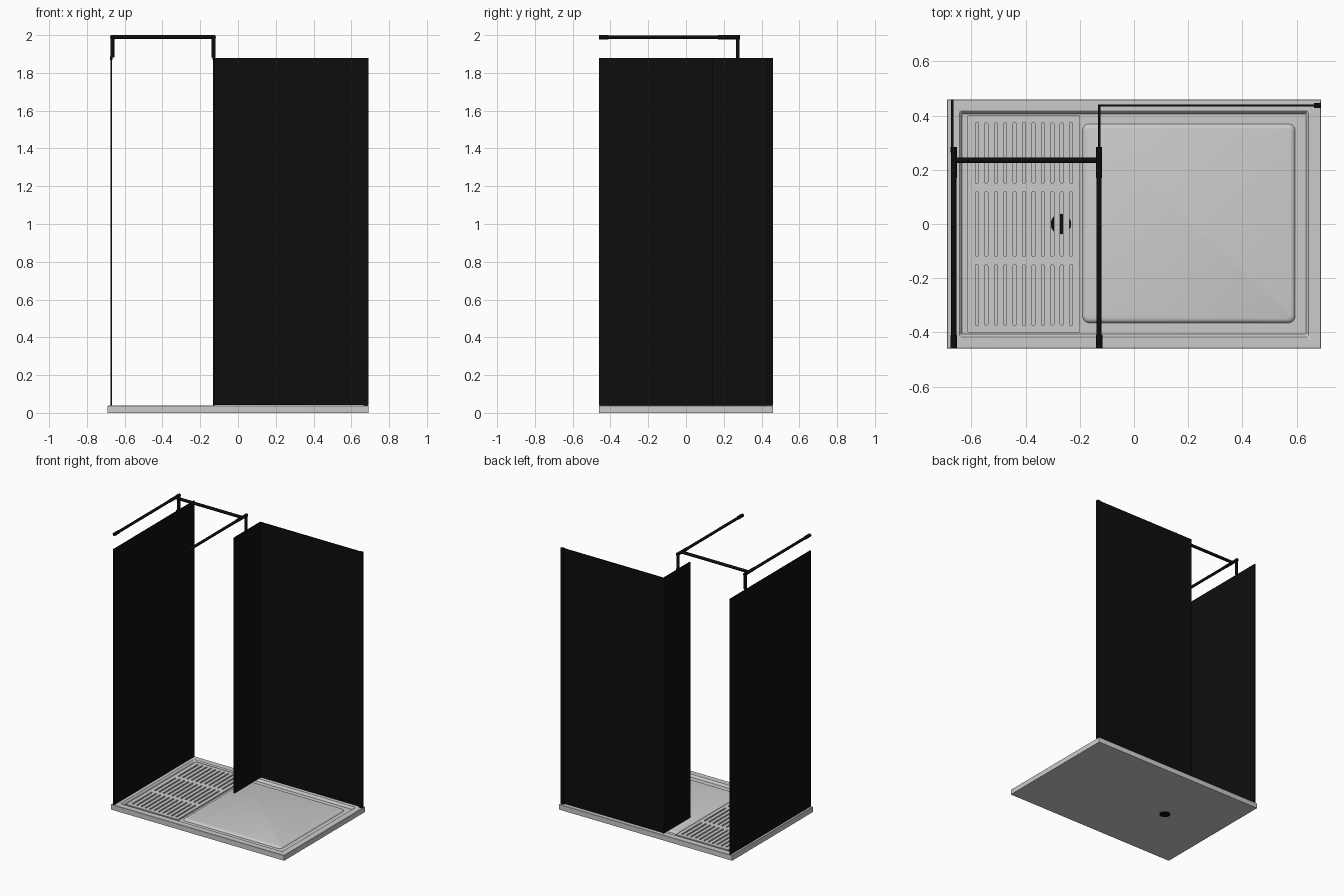
import bpy, bmesh, math
from mathutils import Vector

if "Cube" in bpy.data.objects:
    bpy.data.objects.remove(bpy.data.objects["Cube"])


def material(name, rgb):
    m = bpy.data.materials.new(name)
    m.diffuse_color = (*rgb, 1)
    m.use_nodes = True
    m.node_tree.nodes["Principled BSDF"].inputs["Base Color"].default_value = m.diffuse_color
    return m


BLACK = material("black", (0.004, 0.004, 0.004))
METAL = material("light_metal", (0.55, 0.55, 0.55))


def finish(name, bm, mat=None, smooth=False):
    bmesh.ops.recalc_face_normals(bm, faces=bm.faces)
    me = bpy.data.meshes.new(name)
    bm.to_mesh(me)
    bm.free()
    ob = bpy.data.objects.new(name, me)
    bpy.context.collection.objects.link(ob)
    if mat:
        me.materials.append(mat)
    if smooth:
        bpy.ops.object.select_all(action='DESELECT')
        ob.select_set(True)
        bpy.context.view_layer.objects.active = ob
        bpy.ops.object.shade_smooth_by_angle()
    return ob


def box(name, x0, x1, y0, y1, z0, z1, mat=None):
    bm = bmesh.new()
    bmesh.ops.create_cube(bm, size=1)
    for v in bm.verts:
        v.co = ((x0, x1)[v.co.x > 0], (y0, y1)[v.co.y > 0], (z0, z1)[v.co.z > 0])
    return finish(name, bm, mat)


def rod(name, a, b, r, mat=BLACK):
    a, b = Vector(a), Vector(b)
    bm = bmesh.new()
    bmesh.ops.create_cone(bm, cap_ends=True, segments=24, radius1=r, radius2=r, depth=(b - a).length)
    rot = Vector((0, 0, 1)).rotation_difference(b - a)
    for v in bm.verts:
        v.co = rot @ v.co + (a + b) / 2
    return finish(name, bm, mat, True)


def rounded(x0, x1, y0, y1, r, n=6):
    """Outline of a rounded rectangle, counter-clockwise."""
    pts = []
    for k, (cx, cy) in enumerate([(x1 - r, y1 - r), (x0 + r, y1 - r), (x0 + r, y0 + r), (x1 - r, y0 + r)]):
        for i in range(n + 1):
            t = math.pi / 2 * (k + i / n)
            pts.append((cx + r * math.cos(t), cy + r * math.sin(t)))
    return pts


def loft(name, rings):
    """Skin a stack of (outline, z) rings and cap both ends."""
    bm = bmesh.new()
    loops = [[bm.verts.new((x, y, z)) for x, y in pts] for pts, z in rings]
    n = len(loops[0])
    for a, b in zip(loops, loops[1:]):
        for i in range(n):
            bm.faces.new((a[i], a[(i + 1) % n], b[(i + 1) % n], b[i]))
    bm.faces.new(loops[0])
    bm.faces.new(loops[-1])
    return finish(name, bm, None, True)


# Shower tray: outer rim, sloped inner step, sunken floor
loft("shower_tray", [(rounded(-hx, hx, -hy, hy, r), z) for hx, hy, r, z in [
    (0.69, 0.46, 0.001, 0), (0.69, 0.46, 0.001, 0.036), (0.688, 0.458, 0.002, 0.038),
    (0.645, 0.417, 0.004, 0.038), (0.641, 0.413, 0.004, 0.035), (0.635, 0.407, 0.006, 0.021)]])

# Raised standing area with softened rounded edges
loft("standing_pad", [(rounded(-0.19 + d, 0.595 - d, -0.365 + d, 0.37 - d, 0.025 - d / 2), z) for d, z in [
    (0, 0.018), (0, 0.021), (0.004, 0.027), (0.009, 0.031), (0.016, 0.033)]])

# Slotted drain grate from a filled 2D curve
cu = bpy.data.curves.new("drain_grate", 'CURVE')
cu.dimensions = '2D'
cu.fill_mode = 'BOTH'
cu.extrude = 0.005
outlines = [rounded(-0.615, -0.2, -0.4, 0.4, 0.003, 2)]
for i in range(11):
    x = -0.58 + i * 0.0348
    for y0, y1 in [(0.15, 0.375), (-0.12, 0.12), (-0.375, -0.15)]:
        outlines.append(rounded(x - 0.0055, x + 0.0055, y0, y1, 0.0054, 4))
for pts in outlines:
    s = cu.splines.new('POLY')
    s.points.add(len(pts) - 1)
    for p, (x, y) in zip(s.points, pts):
        p.co = (x, y, 0, 1)
    s.use_cyclic_u = True
cu.materials.append(METAL)
grate = bpy.data.objects.new("drain_grate", cu)
grate.location.z = 0.031
bpy.context.collection.objects.link(grate)
bpy.ops.object.select_all(action='DESELECT')
grate.select_set(True)
bpy.context.view_layer.objects.active = grate
bpy.ops.object.convert(target='MESH')

# Grate feet and drain outlet
for y in (-0.39, 0.39):
    box("grate_foot", -0.605, -0.21, y - 0.004, y + 0.004, 0.02, 0.027, METAL)
rod("drain_outlet", (-0.27, 0, -0.0008), (-0.27, 0, 0.0225), 0.038)

# Dark glass panels: left side, short return and back
box("left_glass", -0.675, -0.667, -0.46, 0.46, 0.038, 1.88, BLACK)
box("return_glass", -0.132, -0.124, 0.14, 0.441, 0.04, 1.88, BLACK)
box("back_glass", -0.132, 0.685, 0.434, 0.441, 0.043, 1.88, BLACK)
box("wall_profile", 0.664, 0.69, 0.429, 0.446, 0.038, 1.88, BLACK)

# Support rails: bar, wall flange, post, sleeve and glass clamp on each side
Z = 1.989
for side, x, gx in (("left", -0.665, -0.671), ("right", -0.129, -0.128)):
    rod(side + "_rail", (x, -0.46, Z), (x, 0.284, Z), 0.0095)
    rod(side + "_wall_flange", (x, -0.46, Z), (x, -0.41, Z), 0.012)
    rod(side + "_sleeve", (x, 0.17, Z), (x, 0.285, Z), 0.011)
    rod(side + "_post", (x, 0.274, 1.882), (x, 0.274, Z + 0.008), 0.0105)
    box(side + "_clamp", gx - 0.007, gx + 0.007, 0.264, 0.284, 1.868, 1.886, BLACK)
rod("cross_rail", (-0.665, 0.235, Z), (-0.129, 0.235, Z), 0.0105)
